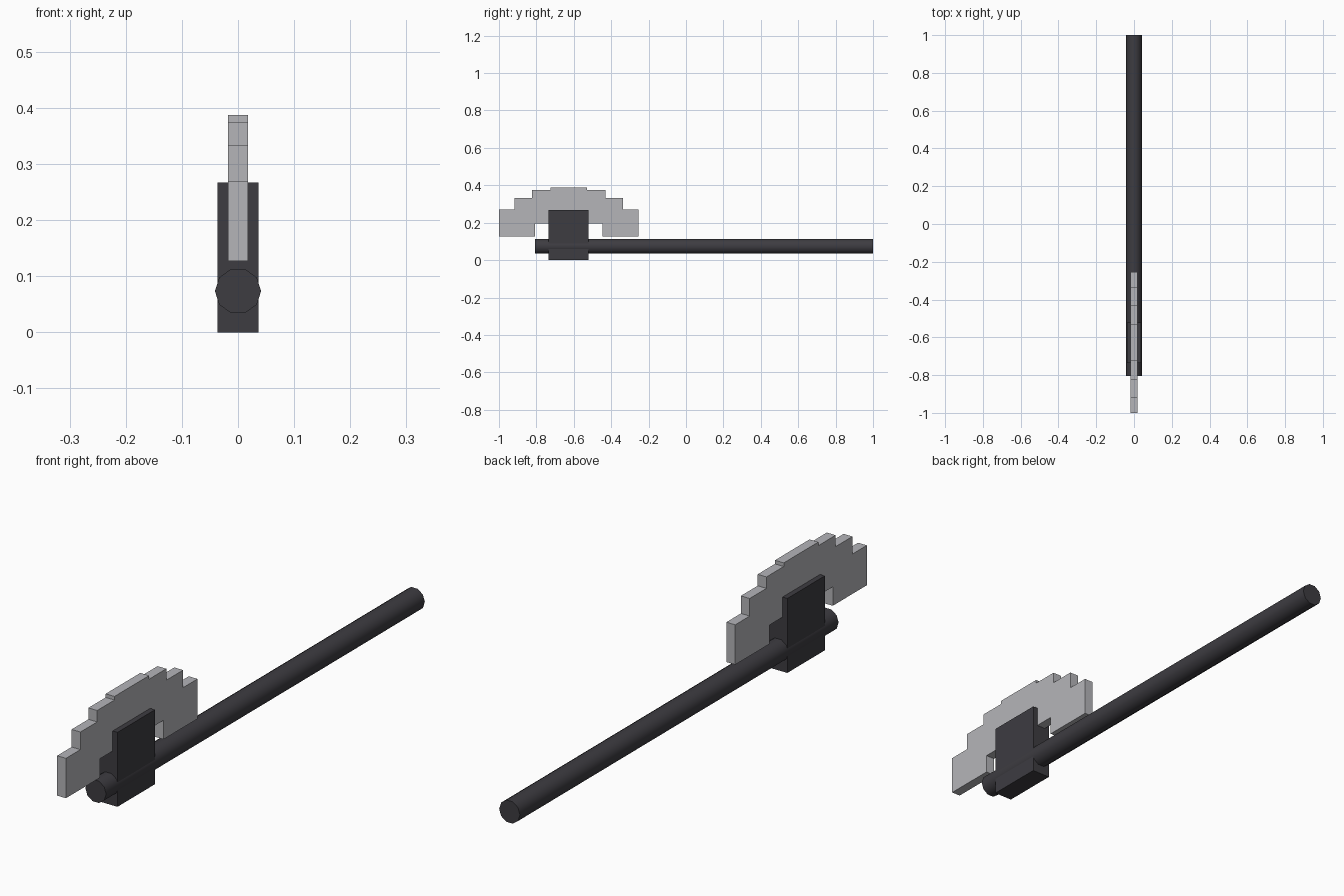
import bpy, bmesh, math
from mathutils import Matrix

if "Cube" in bpy.data.objects:
    bpy.data.objects.remove(bpy.data.objects["Cube"])


def material(name, rgb):
    m = bpy.data.materials.new(name)
    m.diffuse_color = (*rgb, 1)
    m.use_nodes = True
    m.node_tree.nodes["Principled BSDF"].inputs["Base Color"].default_value = m.diffuse_color
    return m


DARK = material("dark charcoal", (0.047, 0.045, 0.053))
STEEL = material("light steel", (0.46, 0.462, 0.485))


def finish(name, bm, mat):
    bmesh.ops.recalc_face_normals(bm, faces=bm.faces)
    mesh = bpy.data.meshes.new(name)
    bm.to_mesh(mesh)
    bm.free()
    mesh.materials.append(mat)
    obj = bpy.data.objects.new(name, mesh)
    bpy.context.collection.objects.link(obj)
    return obj


def extruded(name, profile, half_width, mat):
    """Side profile (y, z) extruded symmetrically along x."""
    bm = bmesh.new()
    face = bm.faces.new([bm.verts.new((-half_width, y, z)) for y, z in profile])
    new = bmesh.ops.extrude_face_region(bm, geom=[face])["geom"]
    verts = [v for v in new if isinstance(v, bmesh.types.BMVert)]
    bmesh.ops.translate(bm, verts=verts, vec=(2 * half_width, 0, 0))
    return finish(name, bm, mat)


# Stepped blade: half outline mirrored about its centre line
MID = -0.627
half = [(0.18, 0.195), (0.18, 0.127), (0.373, 0.127), (0.373, 0.27),
        (0.291, 0.27), (0.291, 0.333), (0.196, 0.333), (0.196, 0.374),
        (0.098, 0.374), (0.098, 0.387)]
outline = [(MID + d, z) for d, z in half] + [(MID - d, z) for d, z in reversed(half)]
extruded("blade", outline, 0.0175, STEEL)

# Block that clamps the blade to the handle
extruded("clamp_block", [(-0.735, 0), (-0.522, 0), (-0.522, 0.267), (-0.735, 0.267)],
         0.0365, DARK)

# Ten-sided handle with smooth sides and flat ends
bm = bmesh.new()
bmesh.ops.create_cone(bm, cap_ends=True, segments=10, radius1=0.0412, radius2=0.0412,
                      depth=1.806)
# A vertex points to each side, a flat faces up
bmesh.ops.rotate(bm, verts=bm.verts, matrix=Matrix.Rotation(math.pi / 2, 3, "Z"))
bmesh.ops.rotate(bm, verts=bm.verts, matrix=Matrix.Rotation(math.pi / 2, 3, "X"))
bmesh.ops.translate(bm, verts=bm.verts, vec=(0, 0.097, 0.0735))
handle = finish("handle", bm, DARK)
bpy.context.view_layer.objects.active = handle
handle.select_set(True)
bpy.ops.object.shade_smooth_by_angle(angle=math.radians(40))
